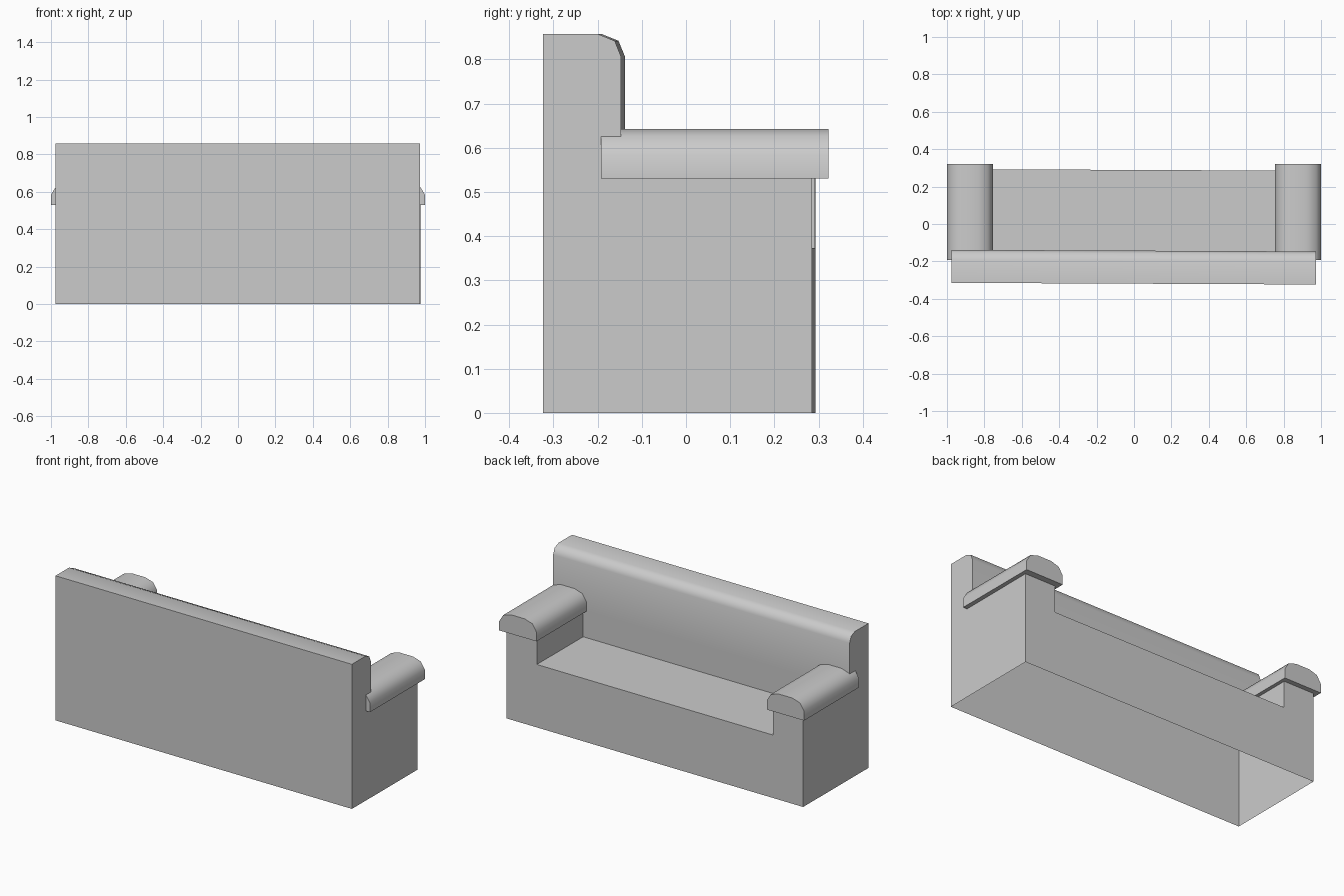
import bpy, bmesh, math
from mathutils import Matrix

if "Cube" in bpy.data.objects:
    bpy.data.objects.remove(bpy.data.objects["Cube"])


def finish(name, bm, recalc=True):
    bmesh.ops.remove_doubles(bm, verts=bm.verts, dist=1e-5)
    if recalc:
        bmesh.ops.recalc_face_normals(bm, faces=bm.faces)
    me = bpy.data.meshes.new(name)
    bm.to_mesh(me)
    bm.free()
    ob = bpy.data.objects.new(name, me)
    bpy.context.collection.objects.link(ob)
    bpy.ops.object.select_all(action='DESELECT')
    ob.select_set(True)
    bpy.context.view_layer.objects.active = ob
    bpy.ops.object.shade_smooth_by_angle(angle=math.radians(50))
    return ob


def face(bm, pts):
    return bm.faces.new([bm.verts.new(p) for p in pts])


def sweep(bm, profile, x0, x1):
    # strip along x through an open (y, z) profile
    for (ya, za), (yb, zb) in zip(profile, profile[1:]):
        face(bm, [(x0, ya, za), (x1, ya, za), (x1, yb, zb), (x0, yb, zb)])


# Sofa frame: open underneath, turned very slightly about z
END, INNER = 0.975, 0.777
FRONT, BACK, REST = 0.289, -0.319, -0.1425
SEAT, ARM, TOP = 0.373, 0.53, 0.857
rest = [(REST, ARM), (REST, 0.806), (-0.157, 0.842), (-0.194, TOP),
        (BACK, TOP), (BACK, 0)]
bm = bmesh.new()
# seat section
sweep(bm, [(FRONT, 0), (FRONT, SEAT), (REST, SEAT)] + rest, -INNER, INNER)
for s in (-1, 1):
    # arm section: front panel, backrest, outer end, inner side
    sweep(bm, [(FRONT, 0), (FRONT, SEAT), (FRONT, ARM)], s * INNER, s * END)
    sweep(bm, rest, s * INNER, s * END)
    face(bm, [(s * END, y, z) for y, z in
              [(FRONT, 0), (FRONT, SEAT), (FRONT, ARM)] + rest])
    face(bm, [(s * INNER, y, z) for y, z in
              [(FRONT, SEAT), (FRONT, ARM), (REST, ARM), (REST, SEAT)]])
bmesh.ops.rotate(bm, verts=bm.verts, cent=(0, 0, 0),
                 matrix=Matrix.Rotation(-0.0045, 3, 'Z'))
finish("sofa_frame", bm)

# Rounded armrest pads
half = [(0.1225, 0.53), (0.1225, 0.584), (0.096, 0.627), (0.045, 0.643)]
outline = half + [(-x, z) for x, z in reversed(half)]
for name, side in (("left_armrest", -1), ("right_armrest", 1)):
    bm = bmesh.new()
    cap = face(bm, [(side * 0.8775 + x, -0.192, z) for x, z in outline])
    ext = bmesh.ops.extrude_face_region(bm, geom=[cap], use_keep_orig=True)
    moved = [g for g in ext["geom"] if isinstance(g, bmesh.types.BMVert)]
    bmesh.ops.translate(bm, verts=moved, vec=(0, 0.514, 0))
    finish(name, bm)
